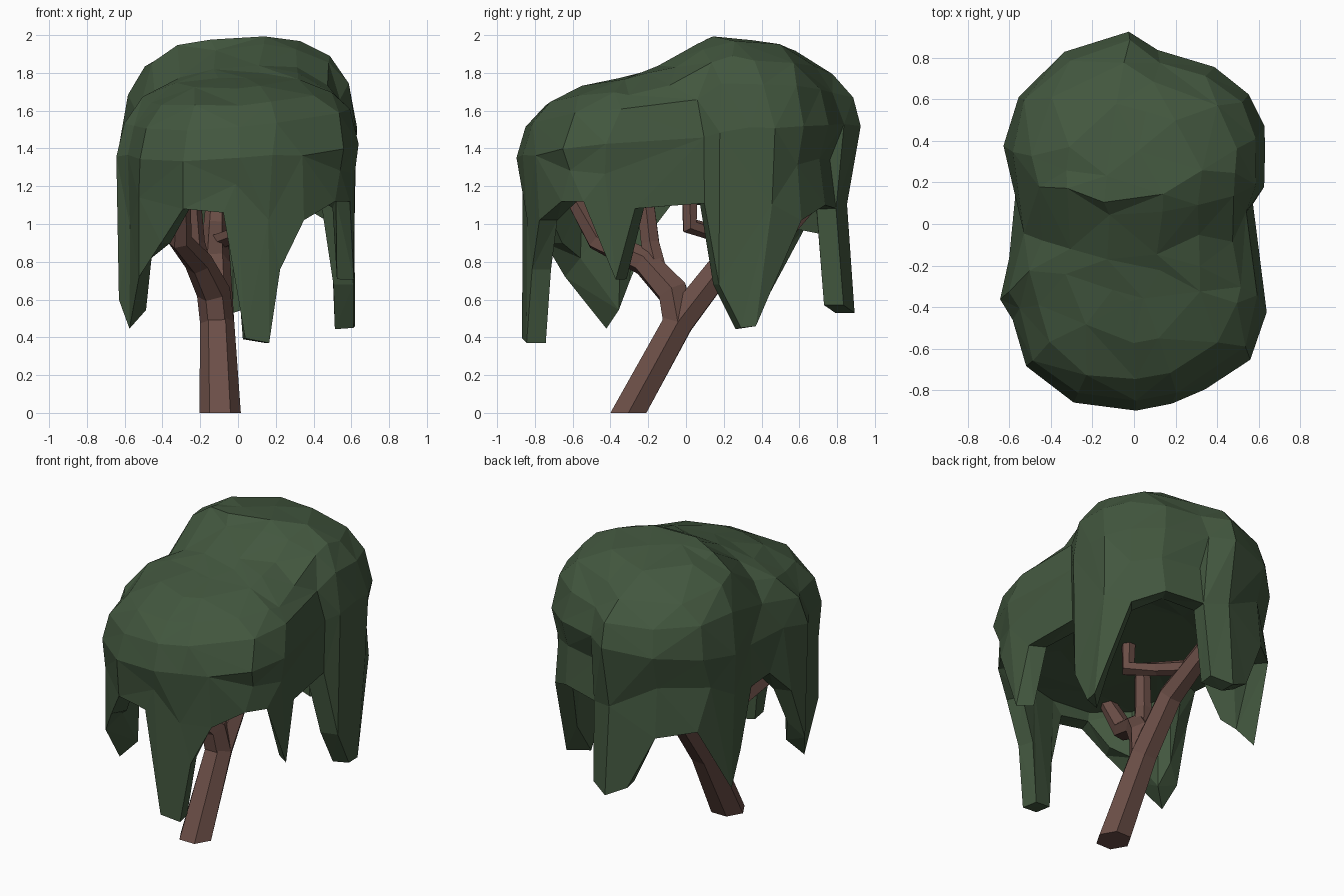
import bpy, bmesh, math, random
from mathutils import Vector

if "Cube" in bpy.data.objects:
    bpy.data.objects.remove(bpy.data.objects["Cube"])

random.seed(4)


def material(name, rgb):
    m = bpy.data.materials.new(name)
    m.diffuse_color = (*rgb, 1)
    m.use_nodes = True
    m.node_tree.nodes["Principled BSDF"].inputs["Base Color"].default_value = m.diffuse_color
    return m


GREEN = material("dark leaf green", (0.055, 0.095, 0.049))
BROWN = material("bark brown", (0.148, 0.077, 0.063))


def finish(name, bm, mat):
    bmesh.ops.recalc_face_normals(bm, faces=bm.faces)
    me = bpy.data.meshes.new(name)
    bm.to_mesh(me)
    bm.free()
    me.materials.append(mat)
    ob = bpy.data.objects.new(name, me)
    bpy.context.collection.objects.link(ob)
    return ob


def branch(name, path, sides=6):
    """Tapered faceted tube through (x, y, z, radius) points."""
    bm = bmesh.new()
    pts = [Vector(p[:3]) for p in path]
    rings = []
    for i, p in enumerate(pts):
        t = (pts[min(i + 1, len(pts) - 1)] - pts[max(i - 1, 0)]).normalized()
        if p.z == 0:
            t = Vector((0, 0, 1))
        side = t.cross(Vector((0, 1, 0.3))).normalized()
        up = t.cross(side)
        rings.append([bm.verts.new(p + path[i][3] * (
            side * math.cos(a) + up * math.sin(a)))
            for a in (math.tau * k / sides for k in range(sides))])
    for a, b in zip(rings, rings[1:]):
        for k in range(sides):
            n = (k + 1) % sides
            bm.faces.new((a[k], a[n], b[n], b[k]))
    bm.faces.new(rings[0])
    bm.faces.new(rings[-1])
    return finish(name, bm, BROWN)


# Leaning trunk, its fork and the smaller limbs
branch("trunk", [(-.095, -.305, 0, .11), (-.11, -.04, .48, .09),
                 (-.12, .2, .79, .08), (-.12, .52, .97, .065), (-.11, .70, 1.17, .055)])
branch("front_limb", [(-.11, -.04, .47, .09), (-.13, -.07, .64, .09), (-.21, -.22, .80, .075),
                      (-.31, -.47, .92, .065), (-.30, -.60, 1.15, .05)])
branch("upright_limb", [(-.18, -.14, .70, .06), (-.23, -.19, .9, .055), (-.25, -.22, 1.17, .05)])
branch("inner_limb", [(-.12, .4, .90, .05), (-.02, .2, .94, .045),
                      (.06, .02, .99, .05), (.06, .02, 1.17, .045)])

# Canopy rim, counterclockwise from the front: x, y, height of hanging edge
RIM = [(-.30, -.86, 1.08), (-.08, -.89, 1.06), (0, -.90, .72), (.03, -.89, .39),
       (.17, -.87, .37), (.23, -.84, .76), (.36, -.80, 1.02), (.53, -.68, 1.12),
       (.61, -.56, 1.12), (.63, -.46, .88), (.63, -.38, .70), (.62, -.28, 1.08),
       (.60, -.10, 1.10), (.58, .10, 1.11), (.63, .18, .68), (.63, .30, .45),
       (.63, .37, .45), (.63, .47, .65), (.55, .63, 1.02), (.38, .76, 1.10),
       (.13, .82, 1.08), (.10, .86, .57), (-.03, .92, .53), (-.17, .88, .60),
       (-.34, .82, .95), (-.54, .65, .98), (-.60, .50, .68), (-.63, .40, .55),
       (-.61, .28, .75), (-.58, .12, 1.10), (-.58, -.10, 1.10), (-.63, -.24, .95),
       (-.65, -.36, .60), (-.60, -.42, .45), (-.58, -.48, .46), (-.54, -.66, .72),
       (-.42, -.77, .90)]
RIDGE = [(-.92, 1.66), (-.7, 1.72), (-.3, 1.78), (-.1, 1.86),
         (.15, 2.0), (.45, 1.97), (.68, 1.91), (.92, 1.82)]
N = len(RIM)


def waist(x, y):
    return 1.43 + .09 * y + .06 * x


def crown_height(s, x, y):
    """Boxy dome over the ridge, with a dip at the sides between the two lobes."""
    for (y0, z0), (y1, z1) in zip(RIDGE, RIDGE[1:]):
        if y <= y1:
            break
    top = z0 + (z1 - z0) * (y - y0) / (y1 - y0) + .10 * min(x, 0)
    dip = .06 * math.exp(-((y + .02) / .14) ** 2) * min(1, abs(x) / .4) ** 2
    w = waist(x, y)
    return w + (top - w) * (1 - s ** 3.9) ** .5 - dip


def skin(bm, rows):
    for a, b in zip(rows, rows[1:]):
        for i in range(N):
            j = (i + 1) % N
            bm.faces.new((a[i], a[j], b[j], b[i]))


def rnd(j):
    return random.uniform(-j, j)


# Outer skin: rim, swelling sides, then rings closing in on a front-to-back ridge
bm = bmesh.new()
rows = []
for s, low in ((.97, 0), (.965, .6), (1, 1), (.93, None), (.78, None), (.52, None), (.22, None)):
    row = []
    for x, y, z in RIM:
        px = x * s
        py = y * s if low is not None else y * (.25 + .75 * s)
        if low is None:
            j, pz = .012, crown_height(s, px, py)
        else:
            j, pz = (.008 if low else 0), z + (waist(x, y) - z) * low
            if low == .6 and y > .5:
                py *= .96          # back flares in above the hanging strand
        row.append(bm.verts.new((px + rnd(j), py + rnd(j), pz + rnd(j))))
    rows.append(row)
skin(bm, rows)
bm.faces.new(rows[-1])

# Inner side of the strands and the shallow ceiling under the leaves
inside = []
for inset, ceiling in ((.13, None), (.15, 1.13), (.38, 1.15)):
    row = []
    for x, y, z in RIM:
        k = 1 - inset / math.hypot(x, y)
        tip = z + (.1 if x < -.3 and z < .75 else 0)     # left strands end in points
        row.append(bm.verts.new((x * k, y * k, ceiling or tip)))
    inside.append(row)
skin(bm, [rows[0]] + inside)
bm.faces.new(inside[-1])
bmesh.ops.triangulate(bm, faces=bm.faces)
canopy = finish("canopy", bm, GREEN)

# Collapse the even grid into large irregular facets
dec = canopy.modifiers.new("facets", "DECIMATE")
dec.ratio = 0.5
